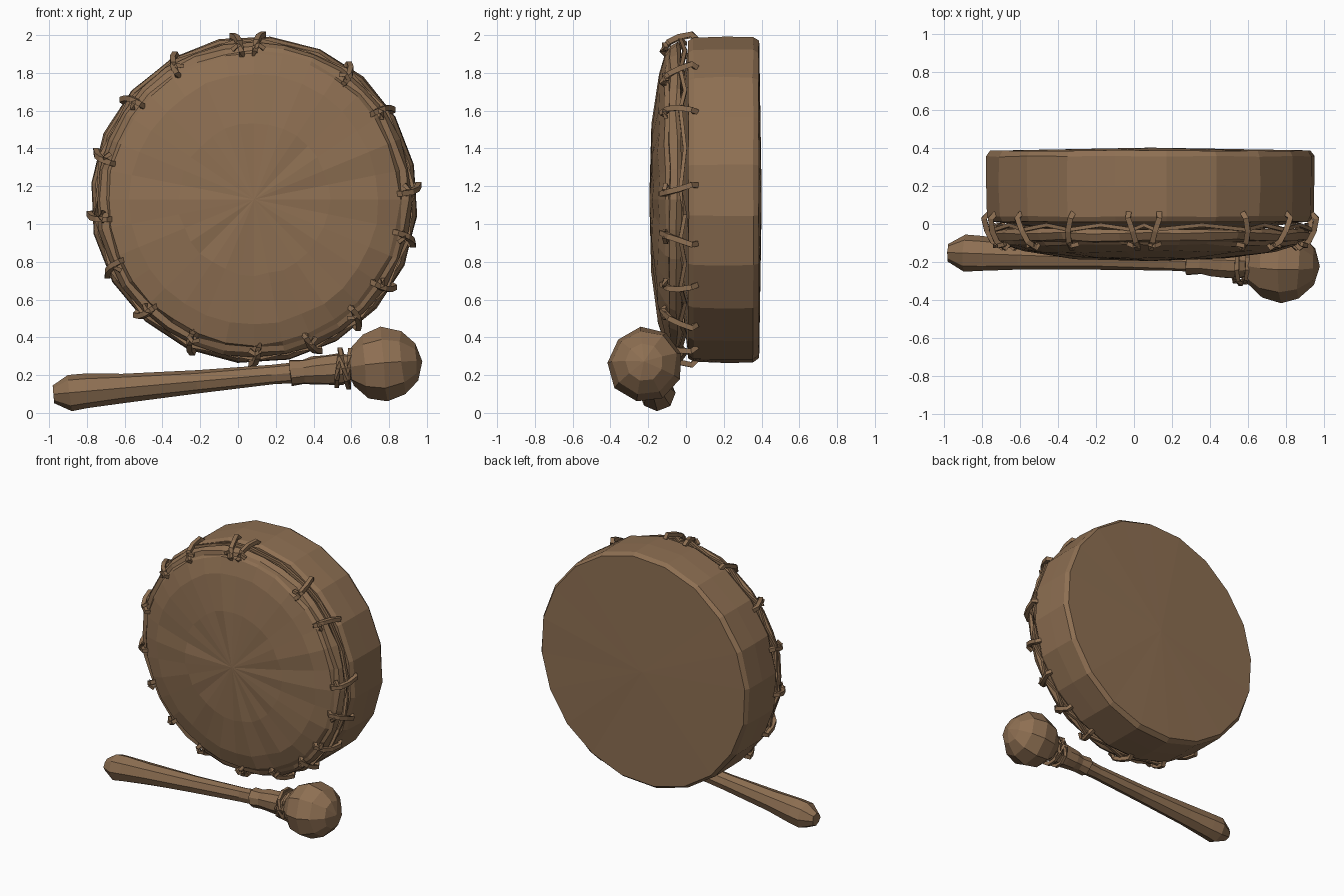
import bpy, bmesh, math, random
from mathutils import Vector

if "Cube" in bpy.data.objects:
    bpy.data.objects.remove(bpy.data.objects["Cube"])

random.seed(4)
brown = bpy.data.materials.new("brown hide and wood")
brown.diffuse_color = (0.27, 0.16, 0.085, 1)
brown.use_nodes = True
brown.node_tree.nodes["Principled BSDF"].inputs["Base Color"].default_value = brown.diffuse_color


def finish(name, bm):
    bmesh.ops.recalc_face_normals(bm, faces=bm.faces)
    me = bpy.data.meshes.new(name)
    bm.to_mesh(me)
    bm.free()
    me.materials.append(brown)
    ob = bpy.data.objects.new(name, me)
    bpy.context.collection.objects.link(ob)
    return ob


def lathe(name, profile, n, origin, axis, jitter=0.0, closed=False, turn=0.0):
    """Spin (radius, distance along axis) points round an axis."""
    rot = Vector(axis).to_track_quat('Z', 'Y')
    bm = bmesh.new()
    rings = []
    for r, d in profile:
        ring = []
        for i in range(n if r > 0 else 1):
            a = 2 * math.pi * i / n + turn
            rr = r + random.uniform(-jitter, jitter) if r > 0 else 0
            p = Vector((rr * math.cos(a), rr * math.sin(a), d + random.uniform(-jitter, jitter)))
            ring.append(bm.verts.new(rot @ p + Vector(origin)))
        rings.append(ring)
    pairs = list(zip(rings, rings[1:]))
    if closed:
        pairs.append((rings[-1], rings[0]))
    for a, b in pairs:
        for i in range(n):
            j = (i + 1) % n
            if len(a) == 1:
                bm.faces.new((a[0], b[i], b[j]))
            elif len(b) == 1:
                bm.faces.new((a[i], a[j], b[0]))
            else:
                bm.faces.new((a[i], a[j], b[j], b[i]))
    return finish(name, bm)


def cord(name, pts, w, closed=False):
    """Four-sided tube through points."""
    bm = bmesh.new()
    pts = [Vector(p) for p in pts]
    m = len(pts)
    rings = []
    for k, p in enumerate(pts):
        a = pts[(k - 1) % m] if closed or k > 0 else p
        b = pts[(k + 1) % m] if closed or k < m - 1 else p
        q = (b - a).to_track_quat('Z', 'Y')
        rings.append([bm.verts.new(p + q @ Vector((w * math.cos(t), w * math.sin(t), 0)))
                      for t in (math.pi / 4 + i * math.pi / 2 for i in range(4))])
    for k in range(m if closed else m - 1):
        a, b = rings[k], rings[(k + 1) % m]
        for i in range(4):
            bm.faces.new((a[i], a[(i + 1) % 4], b[(i + 1) % 4], b[i]))
    if not closed:
        bm.faces.new(rings[0])
        bm.faces.new(rings[-1])
    return finish(name, bm)


# Drum: shell with closed back, and a domed skin in front
CX, CZ = 0.085, 1.13
C = (CX, 0, CZ)
Y = (0, 1, 0)
lathe("drum_shell", [(0, -0.05), (0.5, -0.03), (0.80, 0.01), (0.845, 0.012), (0.862, 0.04),
                     (0.868, 0.2), (0.866, 0.355), (0.845, 0.385), (0, 0.40)],
      20, C, Y, 0.003, turn=0.1)
lathe("drum_skin", [(0, -0.192), (0.4, -0.178), (0.66, -0.145), (0.77, -0.112), (0.785, -0.09),
                    (0.815, -0.085), (0.835, -0.05), (0.82, -0.025), (0.76, -0.03), (0, -0.07)],
      32, C, Y, 0.007)


def drum_pt(r, a, y):
    return (CX + r * math.cos(a), y, CZ + r * math.sin(a))


# Lacing: short straps over the rim, joined by a cord in the groove
lace_at = [(0.11, 1.95), (0.0, 1.91), (-0.32, 1.83), (-0.53, 1.62), (-0.70, 1.35), (-0.72, 1.04),
           (-0.63, 0.78), (-0.47, 0.56), (-0.24, 0.38), (0.09, 0.30), (0.40, 0.35), (0.62, 0.50),
           (0.78, 0.67), (0.86, 0.93), (0.87, 1.18), (0.73, 1.57), (0.58, 1.80)]
angles = sorted(math.atan2(z - CZ, x - CX) for x, z in lace_at)
groove = []
for k, a in enumerate(angles):
    s = 0.025 if k % 2 else -0.025
    cord("lace_strap", [drum_pt(0.755, a - s, -0.09), drum_pt(0.785, a - s, -0.125),
                        drum_pt(0.835, a - s * 0.6, -0.09), drum_pt(0.862, a, -0.035),
                        drum_pt(0.876, a + s, 0.03), drum_pt(0.85, a + s, 0.055)], 0.02)
    cord("lace_knot", [drum_pt(0.80, a - 0.035, -0.105), drum_pt(0.82, a, -0.115),
                       drum_pt(0.80, a + 0.035, -0.105)], 0.016)
    nxt = angles[(k + 1) % len(angles)] + (2 * math.pi if k == len(angles) - 1 else 0)
    groove.append(drum_pt(0.845, a, -0.03))
    groove.append(drum_pt(0.825, (a + nxt) / 2, -0.005))
cord("groove_cord", groove, 0.014, closed=True)

# Mallet: one axis from handle end to ball head
start = Vector((-0.965, -0.150, 0.100))
head = Vector((0.775, -0.215, 0.255))
ax = (head - start).normalized()
L = (head - start).length
lathe("mallet_handle", [(0, -0.01), (0.045, -0.01), (0.096, 0.075), (0.092, 0.16), (0.078, 0.36),
                        (0.062, 0.75), (0.054, 1.15), (0.056, 1.3), (0.06, L - 0.1), (0, L - 0.1)],
      8, start, ax, 0.004)
lathe("mallet_sleeve", [(0.05, 1.25), (0.072, 1.25), (0.066, 1.32), (0.076, 1.37), (0.080, 1.44),
                        (0.085, 1.52), (0.07, 1.56), (0.05, 1.56)], 9, start, ax, 0.004, closed=True)
side = ax.to_track_quat('Z', 'Y')
for d, r, tilt in ((1.505, 0.095, 0.02), (1.535, 0.108, -0.015), (1.562, 0.10, 0.015)):
    cord("mallet_binding", [start + side @ Vector((r * math.cos(t), r * math.sin(t), d + tilt * math.sin(t)))
                            for t in (i * math.pi / 5 for i in range(10))], 0.015, closed=True)
R = 0.2
lathe("mallet_head", [(0, -0.19)] + [(R * math.sin(t), -R * math.cos(t)) for t in
                                     (math.pi * i / 6 for i in range(1, 6))] + [(0, 0.2)],
      9, head, ax, 0.006, turn=0.3)
